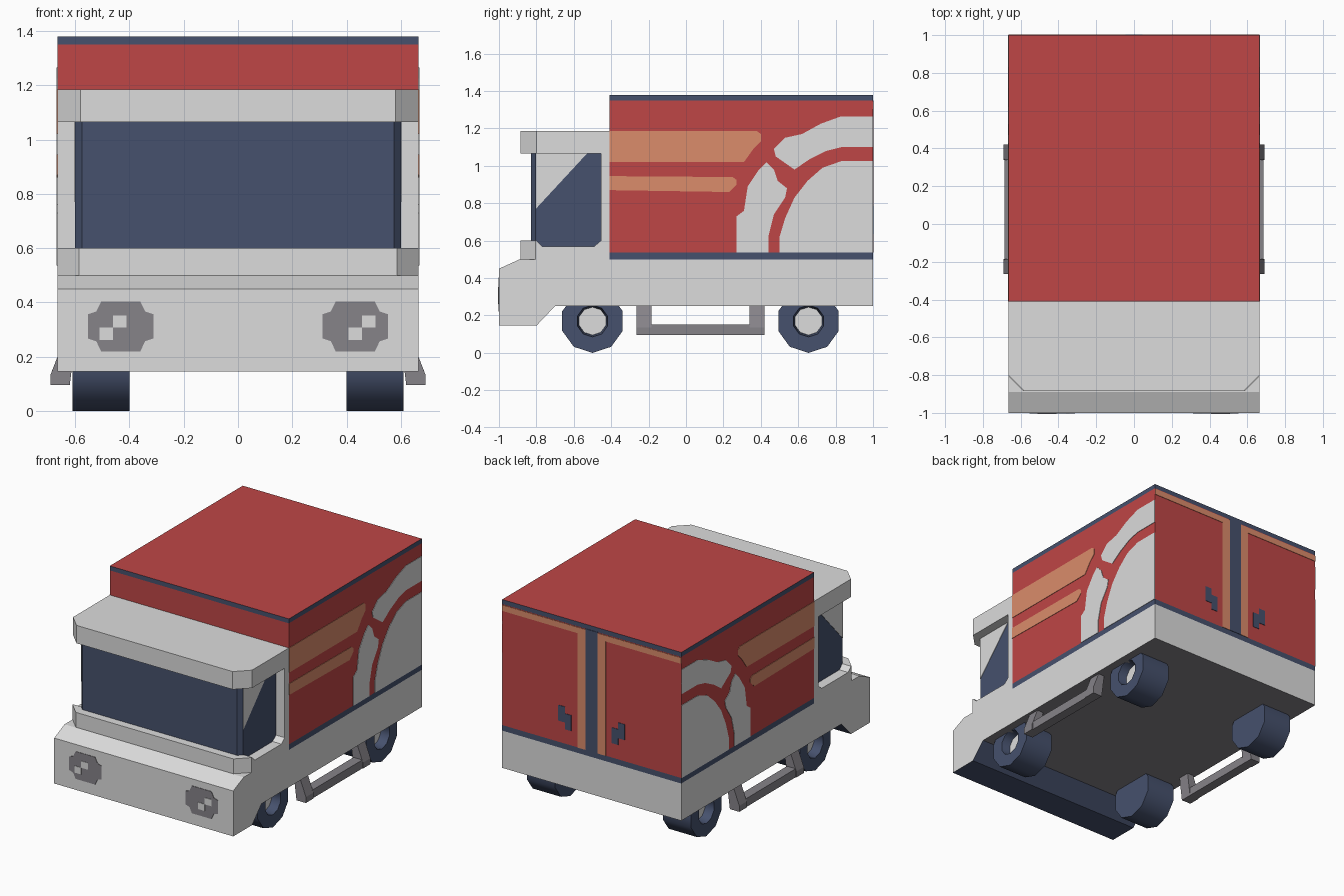
import bpy, bmesh, math

if "Cube" in bpy.data.objects:
    bpy.data.objects.remove(bpy.data.objects["Cube"])


def material(name, hexa):
    lin = []
    for i in (0, 2, 4):
        c = int(hexa[i:i + 2], 16) / 255
        lin.append(c / 12.92 if c <= 0.04045 else ((c + 0.055) / 1.055) ** 2.4)
    m = bpy.data.materials.new(name)
    m.diffuse_color = (*lin, 1)
    m.use_nodes = True
    m.node_tree.nodes["Principled BSDF"].inputs["Base Color"].default_value = m.diffuse_color
    return m


WHITE = material("white paint", "DCDCDC")
RED = material("red paint", "BF4646")
NAVY = material("navy", "46516D")
ORANGE = material("soft orange", "DB8C6B")
GRAY = material("gray", "868389")


def finish(name, bm, *mats):
    bmesh.ops.recalc_face_normals(bm, faces=bm.faces)
    me = bpy.data.meshes.new(name)
    bm.to_mesh(me)
    bm.free()
    for m in mats:
        me.materials.append(m)
    ob = bpy.data.objects.new(name, me)
    bpy.context.collection.objects.link(ob)
    return ob


def prism_bm(pts, axis, lo, hi):
    """Extrude a 2D outline along an axis from lo to hi."""
    place = {'x': lambda p, d: (d, p[0], p[1]),
             'y': lambda p, d: (p[0], d, p[1]),
             'z': lambda p, d: (p[0], p[1], d)}[axis]
    bm = bmesh.new()
    a = [bm.verts.new(place(p, lo)) for p in pts]
    b = [bm.verts.new(place(p, hi)) for p in pts]
    n = len(pts)
    bm.faces.new(a)
    bm.faces.new(b[::-1])
    for i in range(n):
        bm.faces.new((a[i], a[(i + 1) % n], b[(i + 1) % n], b[i]))
    bmesh.ops.recalc_face_normals(bm, faces=bm.faces)
    return bm


def prism(name, pts, axis, lo, hi, mat):
    return finish(name, prism_bm(pts, axis, lo, hi), mat)


def rect(a0, a1, b0, b1):
    return [(a0, b0), (a1, b0), (a1, b1), (a0, b1)]


W = 0.665   # half width of the body
T = 0.003   # thickness of painted plates

# Lower body with front bumper; underside gray, bumper underside navy
bm = prism_bm([(-1, .145), (-1, .45), (-.89, .5), (1, .5), (1, .25),
               (-.7, .25), (-.8, .145)], 'x', -W, W)
for f in bm.faces:
    if f.normal.z < -.3:
        f.material_index = 1 if f.calc_center_median().y < -.7 else 2
finish("lower_body", bm, WHITE, NAVY, GRAY)

# Cargo box with navy trim bands at top and bottom
bm = prism_bm(rect(-.41, 1, .5, 1.38), 'x', -W, W)
for z in (.537, 1.35):
    bmesh.ops.bisect_plane(bm, geom=bm.verts[:] + bm.edges[:] + bm.faces[:],
                           plane_co=(0, 0, z), plane_no=(0, 0, 1))
for f in bm.faces:
    z = f.calc_center_median().z
    if abs(f.normal.z) < .5 and (z < .537 or z > 1.35):
        f.material_index = 1
finish("cargo_box", bm, RED, NAVY)

# Cab shell: sill under the windows and rear pillar, front corners cut
bm = prism_bm([(-.885, .49), (-.885, .6), (-.8, .6), (-.77, .57), (-.49, .57),
               (-.455, .6), (-.455, 1.07), (-.41, 1.07), (-.41, .49)], 'x', -W, W)
corners = [e for e in bm.edges
           if all(v.co.y < -.88 and abs(v.co.x) > .6 for v in e.verts)
           and e.verts[0].co.x == e.verts[1].co.x]
bmesh.ops.bevel(bm, geom=corners, offset=.08, segments=1, affect='EDGES')
finish("cab_sill", bm, WHITE)

# Cab glass and roof
prism("cab_windows", [(-.6, -.45), (-.6, -.805), (-.575, -.83), (.575, -.83),
                      (.6, -.805), (.6, -.45)], 'z', .5, 1.07, NAVY)
prism("cab_roof", [(-W, -.41), (-W, -.8), (-.58, -.885), (.58, -.885),
                   (W, -.8), (W, -.41)], 'z', 1.065, 1.185, WHITE)

# Painted shapes on the box sides, as (y, z) outlines
side_art = {
    "upper_stripe": (ORANGE, [(-.41, 1.02), (-.41, 1.185), (.38, 1.185), (.4, 1.17),
                              (.4, 1.13), (.36, 1.09), (.31, 1.02)]),
    "lower_stripe": (ORANGE, [(-.41, .87), (-.41, .945), (.25, .94), (.27, .925),
                              (.27, .9), (.23, .86)]),
    "upper_arc": (WHITE, [(1, 1.265), (.83, 1.265), (.72, 1.225), (.62, 1.17),
                          (.53, 1.15), (.47, 1.09), (.48, 1.05), (.58, .98),
                          (.66, 1.035), (.75, 1.08), (.83, 1.1), (1, 1.1)]),
    "leaf": (WHITE, [(.27, .537), (.27, .73), (.31, .76), (.33, .89), (.39, .98),
                     (.43, 1.02), (.47, .98), (.49, .92), (.54, .88), (.53, .83),
                     (.47, .74), (.44, .62), (.44, .537)]),
    "quarter_disc": (WHITE, [(.5, .537), (.5, .62), (.53, .72), (.58, .83), (.65, .92),
                             (.73, .99), (.83, 1.025), (1, 1.025), (1, .537)]),
}
for s, side in ((1, "right"), (-1, "left")):
    for name, (mat, pts) in side_art.items():
        prism(f"{side}_{name}", pts, 'x', s * (W - .002), s * (W + T), mat)

    # Window reflection
    prism(f"{side}_window_glint", [(-.803, .77), (-.803, 1.065), (-.53, 1.065)],
          'x', s * .598, s * (.6 + T), WHITE)

    # Rear door trim and handle
    prism(f"{side}_door_trim", [(s * .045, .537), (s * .045, 1.345), (s * W, 1.345),
                                (s * W, 1.305), (s * .105, 1.305), (s * .105, .537)],
          'y', .998, 1 + T, ORANGE)
    prism(f"{side}_door_handle", [(s * .15, .635), (s * .15, .74), (s * .197, .74),
                                  (s * .197, .785), (s * .247, .785), (s * .247, .68),
                                  (s * .197, .68), (s * .197, .635)],
          'y', .998, 1 + T, NAVY)

    # Headlight with two bright patches (same way round on both sides)
    cx, cz = s * .432, .312
    ring = [(.12, .045), (.09, .055), (.072, .092)]
    quad = ring + [(-a, b) for a, b in ring[::-1]]
    outline = quad + [(a, -b) for a, b in quad[::-1]]
    prism(f"{side}_headlight", [(cx + a, cz + b) for a, b in outline],
          'y', -.998, -1 - T, GRAY)
    px = .457 if s > 0 else -.46
    for i, (a, b) in enumerate(((0, 0), (-.05, -.045))):
        prism(f"{side}_headlight_glint_{i + 1}",
              rect(px + a, px + a + .05, .307 + b, .352 + b),
              'y', -.998, -1 - 2 * T, WHITE)

    # Side step: tread and two slanted legs
    prism(f"{side}_step_tread", rect(-.19, .345, .095, .152), 'x', s * .62, s * .685, GRAY)
    leg = [(.6, .252), (.645, .252), (.69, .135), (.69, .095), (.62, .095)]
    for end, y0, y1 in (("front", -.265, -.185), ("rear", .34, .42)):
        prism(f"{side}_step_{end}_leg", [(s * x, z) for x, z in leg], 'y', y0, y1, GRAY)

    # Wheels: ten-sided tyre with a recessed white hub
    for end, y in (("front", -.5), ("rear", .655)):
        bm = bmesh.new()
        rings = []
        for r, x in ((.17, .4), (.17, .61), (.085, .61), (.075, .55)):
            rings.append([bm.verts.new((s * x, y + r * math.sin(k * math.tau / 10),
                                        .17 - r * math.cos(k * math.tau / 10)))
                          for k in range(10)])
        for a, b in zip(rings, rings[1:]):
            for k in range(10):
                j = (k + 1) % 10
                bm.faces.new((a[k], a[j], b[j], b[k]))
        bm.faces.new(rings[0])
        bm.faces.new(rings[-1]).material_index = 1
        wheel = finish(f"{side}_{end}_wheel", bm, NAVY, WHITE)
        bpy.ops.object.select_all(action='DESELECT')
        wheel.select_set(True)
        bpy.context.view_layer.objects.active = wheel
        bpy.ops.object.shade_smooth_by_angle(angle=math.radians(45))

# Navy post between the rear doors
prism("door_post", rect(-.045, .045, .537, 1.35), 'y', .998, 1 + T, NAVY)
